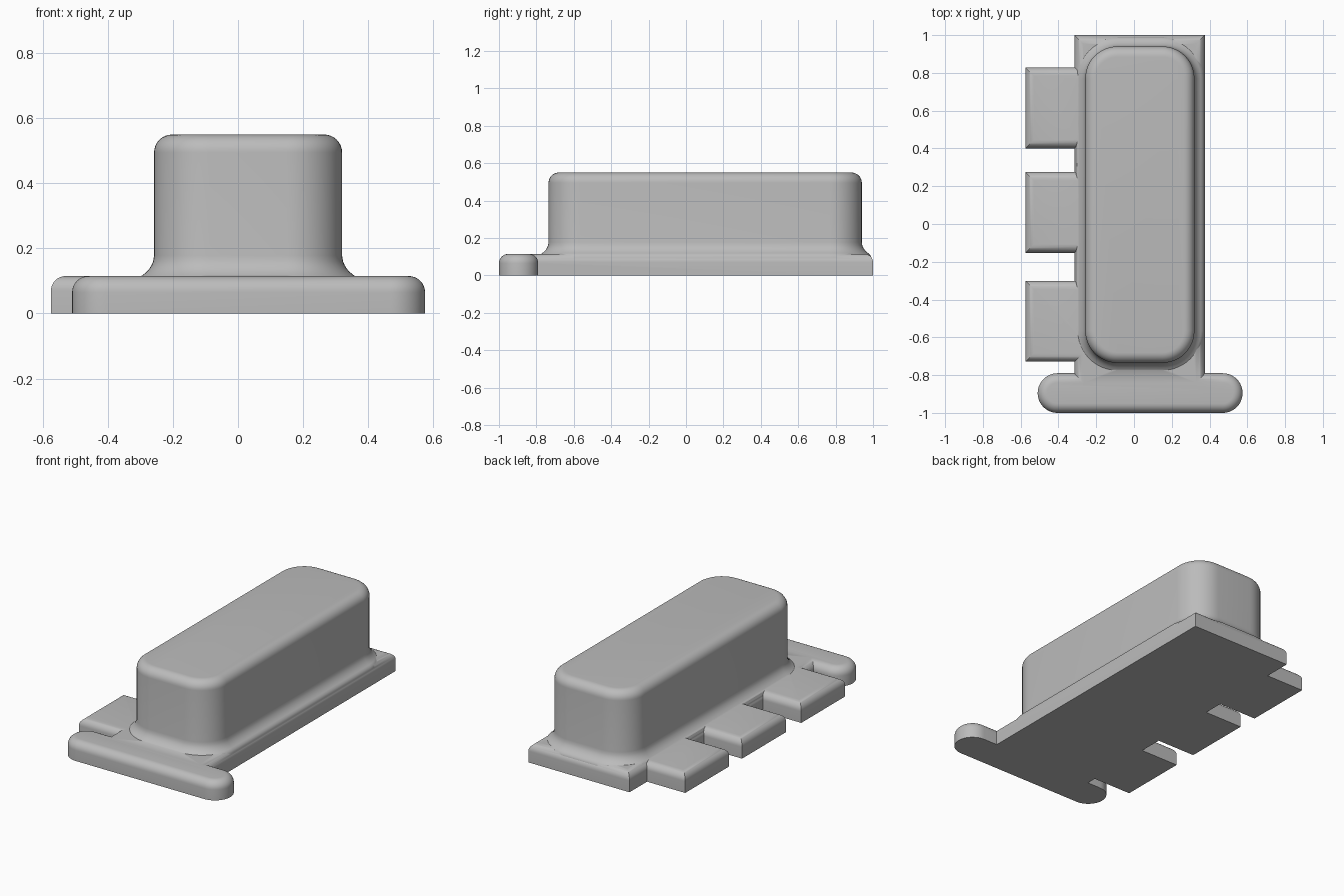
import bpy, bmesh, math

if "Cube" in bpy.data.objects:
    bpy.data.objects.remove(bpy.data.objects["Cube"])

grey = bpy.data.materials.new("plain grey")
grey.diffuse_color = (0.5, 0.5, 0.5, 1)
grey.use_nodes = True
grey.node_tree.nodes["Principled BSDF"].inputs["Base Color"].default_value = grey.diffuse_color


def outline(x0, x1, y0, y1, r, off, seg):
    """Counter-clockwise rectangle grown by off, with corner radius r (0 = square)."""
    x0, x1, y0, y1 = x0 - off, x1 + off, y0 - off, y1 + off
    if r == 0:
        return [(x0, y0), (x1, y0), (x1, y1), (x0, y1)]
    r += off
    centres = [(x1 - r, y1 - r), (x0 + r, y1 - r), (x0 + r, y0 + r), (x1 - r, y0 + r)]
    pts = []
    for q, (cx, cy) in enumerate(centres):
        for i in range(seg + 1):
            a = math.pi / 2 * (q + i / seg)
            pts.append((cx + r * math.cos(a), cy + r * math.sin(a)))
    return pts


def loft(name, rect, r, profile, seg=12):
    """Closed solid from stacked outlines; profile is a list of (offset, z)."""
    bm = bmesh.new()
    rings = [[bm.verts.new((x, y, z)) for x, y in outline(*rect, r, off, seg)]
             for off, z in profile]
    n = len(rings[0])
    for a, b in zip(rings, rings[1:]):
        for i in range(n):
            j = (i + 1) % n
            bm.faces.new((a[i], a[j], b[j], b[i]))
    bm.faces.new(rings[0][::-1])
    bm.faces.new(rings[-1])
    bmesh.ops.remove_doubles(bm, verts=bm.verts, dist=1e-5)
    bmesh.ops.recalc_face_normals(bm, faces=bm.faces)
    me = bpy.data.meshes.new(name)
    bm.to_mesh(me)
    bm.free()
    me.materials.append(grey)
    ob = bpy.data.objects.new(name, me)
    bpy.context.collection.objects.link(ob)
    return ob


def round_top(z, r, steps=8):
    """Quarter-round profile ending at height z."""
    return [(-r + r * math.cos(a), z - r + r * math.sin(a))
            for a in (math.pi / 2 * i / steps for i in range(steps + 1))]


H = 0.115

# Base plate with rounded top edges
plate = loft("housing", (-0.315, 0.375, -0.9, 1.0), 0, [(0, 0)] + round_top(H, 0.045))

# Round-ended foot across the front
parts = [loft("foot_bar", (-0.51, 0.575, -1.0, -0.79), 0.105, [(0, 0)] + round_top(H, 0.05))]

# Three side tabs running in under the body
for i, y in enumerate((-0.515, 0.0615, 0.615)):
    parts.append(loft(f"side_tab_{i + 1}", (-0.575, -0.19, y - 0.214, y + 0.214), 0,
                      [(0, 0)] + round_top(H, 0.045)))

# Tall body with a flared foot and rounded top
flare = [(0.05, 0.05), (0.05, 0.098), (0.044, 0.112), (0.034, 0.119), (0.024, 0.127),
         (0.015, 0.137), (0.008, 0.148), (0.003, 0.16), (0, 0.178)]
parts.append(loft("tall_body", (-0.258, 0.32, -0.735, 0.94), 0.17,
                  flare + round_top(0.55, 0.055)))

# Fuse everything into one solid
bpy.context.view_layer.objects.active = plate
for p in parts:
    mod = plate.modifiers.new("join", 'BOOLEAN')
    mod.operation = 'UNION'
    mod.solver = 'EXACT'
    mod.object = p
    bpy.ops.object.modifier_apply(modifier=mod.name)
    bpy.data.objects.remove(p)

plate.select_set(True)
bpy.ops.object.shade_smooth_by_angle(angle=math.radians(35))
